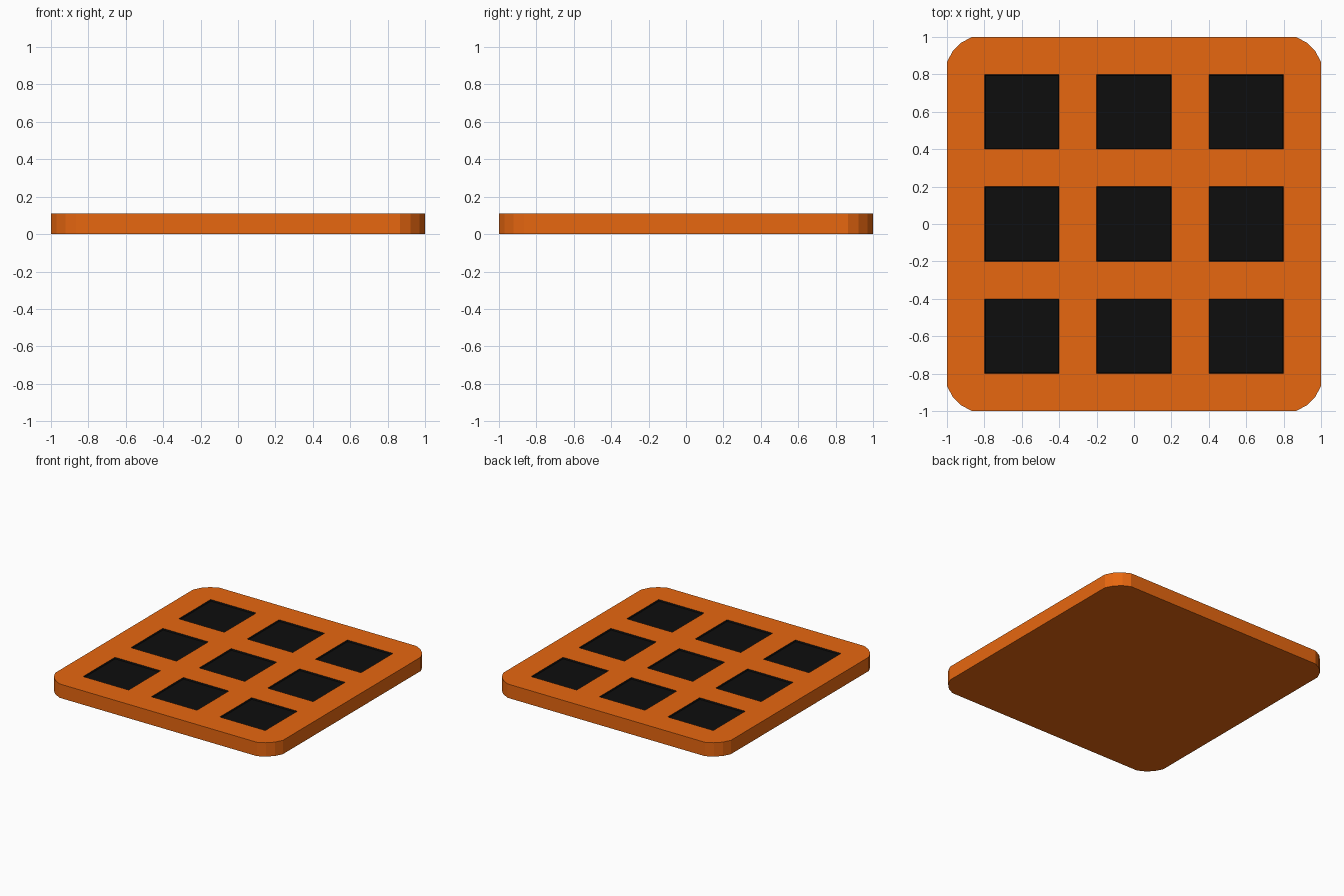
import bpy, bmesh, math

if "Cube" in bpy.data.objects:
    bpy.data.objects.remove(bpy.data.objects["Cube"])

HEIGHT = 0.11
RECESS = 0.01


def material(name, rgb):
    mat = bpy.data.materials.new(name)
    mat.diffuse_color = (*rgb, 1)
    mat.use_nodes = True
    mat.node_tree.nodes["Principled BSDF"].inputs["Base Color"].default_value = mat.diffuse_color
    return mat


def make_object(name, bm, mat):
    bmesh.ops.recalc_face_normals(bm, faces=bm.faces)
    mesh = bpy.data.meshes.new(name)
    bm.to_mesh(mesh)
    bm.free()
    mesh.materials.append(mat)
    obj = bpy.data.objects.new(name, mesh)
    bpy.context.collection.objects.link(obj)
    return obj


def add_frustum(bm, bottom, top, z0, z1):
    """Solid between two outlines with the same number of points."""
    low = [bm.verts.new((x, y, z0)) for x, y in bottom]
    high = [bm.verts.new((x, y, z1)) for x, y in top]
    bm.faces.new(low[::-1])
    bm.faces.new(high)
    for i in range(len(low)):
        j = (i + 1) % len(low)
        bm.faces.new((low[i], low[j], high[j], high[i]))


def square(cx, cy, half):
    return [(cx + sx * half, cy + sy * half)
            for sx, sy in ((-1, -1), (1, -1), (1, 1), (-1, 1))]


orange = material("orange", (0.8, 0.135, 0.005))
black = material("black", (0.004, 0.004, 0.004))

# Plate: rounded square, three flat facets per corner
radius = 0.2 / math.sin(math.radians(72))
outline = []
for quarter, (sx, sy) in enumerate(((1, 1), (-1, 1), (-1, -1), (1, -1))):
    for step in (18, 36, 54, 72):
        a = math.radians(quarter * 90 + step)
        outline.append((sx * 0.8 + radius * math.cos(a),
                        sy * 0.8 + radius * math.sin(a)))
bm = bmesh.new()
add_frustum(bm, outline, outline, 0, HEIGHT)
plate = make_object("plate", bm, orange)

# Nine shallow square pockets, cut with black faces
bm = bmesh.new()
for cx in (-0.6, 0, 0.6):
    for cy in (-0.6, 0, 0.6):
        add_frustum(bm, square(cx, cy, 0.195), square(cx, cy, 0.205),
                    HEIGHT - RECESS, HEIGHT + RECESS)
cutter = make_object("pocket_cutter", bm, black)
cutter.hide_render = True

plate.data.materials.append(black)
cut = plate.modifiers.new("pockets", 'BOOLEAN')
cut.operation = 'DIFFERENCE'
cut.solver = 'EXACT'
cut.material_mode = 'TRANSFER'
cut.object = cutter
bpy.context.view_layer.objects.active = plate
bpy.ops.object.modifier_apply(modifier=cut.name)
bpy.data.objects.remove(cutter)
